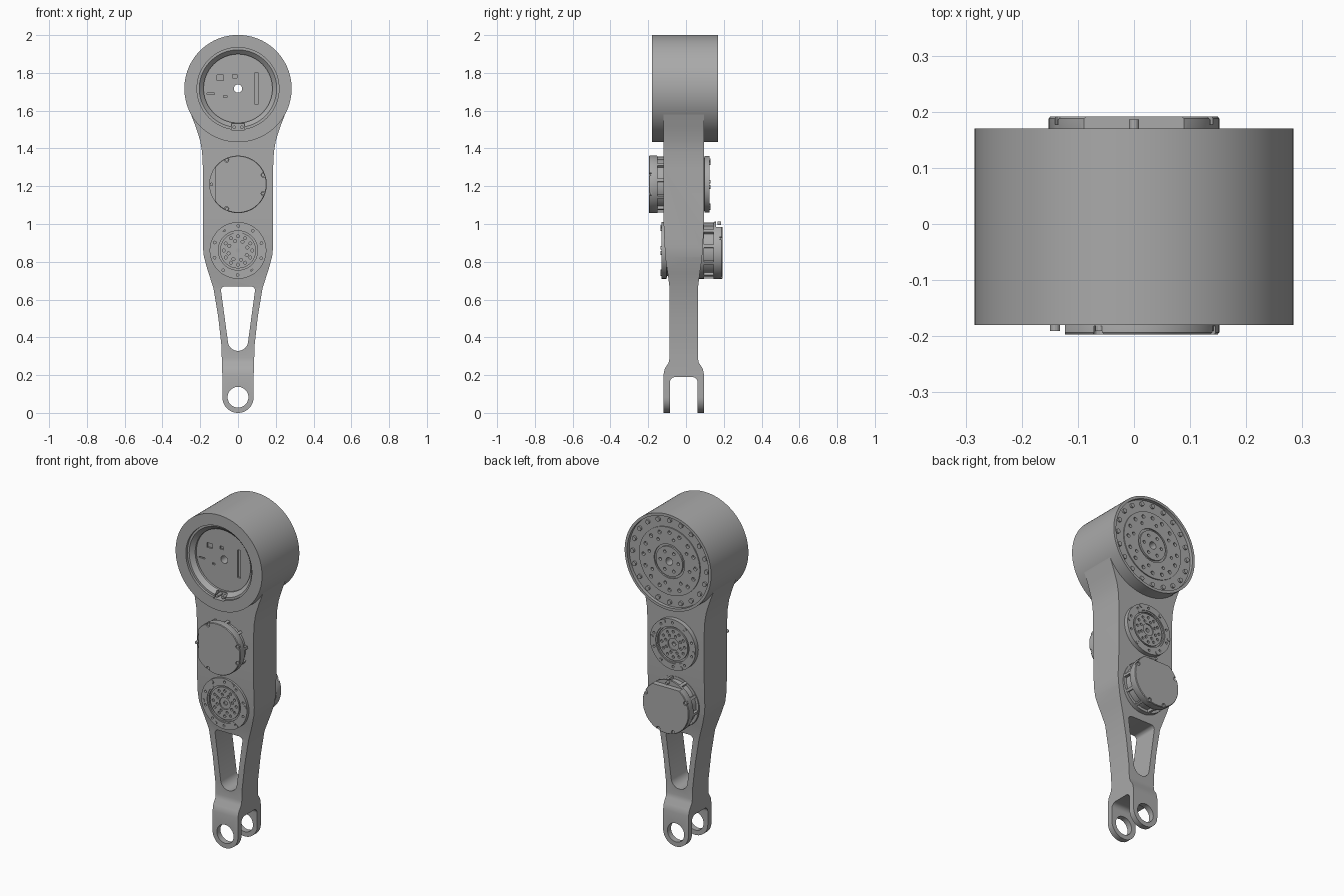
import bpy, bmesh, math
from mathutils import Vector, Matrix
from mathutils.geometry import convex_hull_2d

if "Cube" in bpy.data.objects:
    bpy.data.objects.remove(bpy.data.objects["Cube"])

grey = bpy.data.materials.new("machined grey")
grey.use_nodes = True
COLOUR = (0.40, 0.40, 0.40, 1)
grey.diffuse_color = COLOUR
grey.node_tree.nodes["Principled BSDF"].inputs["Base Color"].default_value = COLOUR


def make(name, bm):
    bmesh.ops.recalc_face_normals(bm, faces=bm.faces)
    mesh = bpy.data.meshes.new(name)
    bm.to_mesh(mesh)
    bm.free()
    mesh.materials.append(grey)
    ob = bpy.data.objects.new(name, mesh)
    bpy.context.collection.objects.link(ob)
    return ob


def prism(name, pts, axis, lo, hi):
    """Extrude a 2D outline: (x, z) along y, or (y, z) along x."""
    bm = bmesh.new()
    place = (lambda p, d: (p[0], d, p[1])) if axis == "y" else (lambda p, d: (d, p[0], p[1]))
    face = bm.faces.new([bm.verts.new(place(p, lo)) for p in pts])
    ext = bmesh.ops.extrude_face_region(bm, geom=[face])
    step = Vector(place((0, 0), hi - lo))
    bmesh.ops.translate(bm, vec=step, verts=[v for v in ext["geom"] if isinstance(v, bmesh.types.BMVert)])
    return make(name, bm)


def lathe(name, profile, z, seg=72):
    """Turn a closed (radius, y) loop around a y-directed axis at height z."""
    bm = bmesh.new()
    rings = []
    for i in range(seg):
        a = math.tau * i / seg
        rings.append([bm.verts.new((r * math.cos(a), y, z + r * math.sin(a))) for r, y in profile])
    n = len(profile)
    for i in range(seg):
        a, b = rings[i], rings[(i + 1) % seg]
        for j in range(n):
            bm.faces.new((a[j], b[j], b[(j + 1) % n], a[(j + 1) % n]))
    return make(name, bm)


def pegs(name, spots, depth, seg=12):
    """Small y-directed cylinders at (x, y, z, radius), used as screws and drills."""
    bm = bmesh.new()
    for x, y, z, r in spots:
        m = Matrix.Translation((x, y, z)) @ Matrix.Rotation(math.pi / 2, 4, "X")
        bmesh.ops.create_cone(bm, cap_ends=True, segments=seg, radius1=r, radius2=r, depth=depth, matrix=m)
    return make(name, bm)


def boxes(name, items):
    """Boxes given as (centre, size, turn around y)."""
    bm = bmesh.new()
    for c, s, turn in items:
        m = Matrix.Translation(c) @ Matrix.Rotation(turn, 4, "Y") @ Matrix.Diagonal((*s, 1))
        bmesh.ops.create_cube(bm, size=1, matrix=m)
    return make(name, bm)


def circle(radius, count, y, z, hole, start=0.0):
    return [(radius * math.cos(start + math.tau * i / count), y,
             z + radius * math.sin(start + math.tau * i / count), hole) for i in range(count)]


def arc(cx, cz, r, a0=0, a1=360, n=24):
    angles = [math.radians(a0 + (a1 - a0) * i / n) for i in range(n + 1)]
    return [(cx + r * math.cos(a), cz + r * math.sin(a)) for a in angles]


def hull(pts):
    return [pts[i] for i in convex_hull_2d([Vector(p) for p in pts])]


def boolean(ob, cutter, mode="DIFFERENCE"):
    mod = ob.modifiers.new("cut", "BOOLEAN")
    mod.operation, mod.object, mod.solver = mode, cutter, "EXACT"
    bpy.context.view_layer.objects.active = ob
    bpy.ops.object.modifier_apply(modifier=mod.name)
    bpy.data.objects.remove(cutter)


def smooth(ob):
    bpy.ops.object.select_all(action="DESELECT")
    ob.select_set(True)
    bpy.context.view_layer.objects.active = ob
    bpy.ops.object.shade_smooth_by_angle(angle=math.radians(28))


# Arm: front outline crossed with side profile, then window, fork and pin hole
side = [(0.083, 0.2), (0.088, 0.36), (0.105, 0.51), (0.13, 0.66), (0.165, 0.77), (0.181, 0.83),
        (0.186, 0.88), (0.186, 1.3), (0.19, 1.38), (0.2, 1.44), (0.222, 1.51), (0.26, 1.61)]
outline = arc(0, 0.083, 0.083, 180, 360) + side + [(-x, z) for x, z in reversed(side)]
arm = prism("arm", outline, "y", -0.3, 0.3)
half = [(0.108, -0.1), (0.108, 0.2), (0.1, 0.235), (0.08, 0.265), (0.075, 0.29), (0.075, 0.66),
        (0.085, 0.74), (0.097, 0.82), (0.105, 0.95), (0.108, 1.1), (0.108, 1.8)]
profile = [(y - 0.012, z) for y, z in half] + [(-y - 0.012, z) for y, z in reversed(half)]
boolean(arm, prism("side_profile", profile, "x", -0.5, 0.5), "INTERSECT")
window = hull(arc(0.068, 0.648, 0.022) + arc(-0.068, 0.648, 0.022) + arc(0, 0.382, 0.054))
boolean(arm, prism("window_cutter", window, "y", -0.4, 0.4))
fork = hull(arc(0.032, 0.16, 0.03) + arc(-0.056, 0.16, 0.03) + [(0.062, -0.2), (-0.086, -0.2)])
boolean(arm, prism("fork_cutter", fork, "x", -0.4, 0.4))
boolean(arm, pegs("pin_cutter", [(0, 0, 0.083, 0.055)], 1, 40))
smooth(arm)

# Barrel: hollow front cover seat, recessed output face behind, through bore
TOP = 1.717
barrel = lathe("barrel", [
    (0.022, -0.13), (0.182, -0.13), (0.182, -0.142), (0.205, -0.165), (0.217, -0.165), (0.217, -0.18),
    (0.284, -0.18), (0.284, 0.17), (0.268, 0.17), (0.268, 0.15), (0.2, 0.15), (0.2, 0.156),
    (0.1, 0.156), (0.1, 0.148), (0.088, 0.148), (0.088, 0.158), (0.022, 0.158)], TOP, 96)
back = 0.156
holes = circle(0.17, 16, back, TOP, 0.011) + circle(0.135, 8, back, TOP, 0.009, 0.2)
holes += circle(0.06, 6, back, TOP, 0.009)
boolean(barrel, pegs("face_drills", holes, 0.03))
boolean(barrel, boxes("cover_slots", [
    ((0.098, -0.13, 1.717), (0.02, 0.02, 0.165), 0),
    ((-0.095, -0.13, 1.775), (0.034, 0.02, 0.028), 0),
    ((-0.016, -0.13, 1.783), (0.024, 0.02, 0.018), 0),
    ((-0.068, -0.13, 1.674), (0.018, 0.02, 0.01), 0),
    ((-0.145, -0.13, 1.69), (0.04, 0.02, 0.007), 0),
    ((0, -0.17, 1.515), (0.07, 0.08, 0.035), 0)]))
smooth(barrel)
smooth(pegs("output_screws", circle(0.243, 20, 0.153, TOP, 0.013), 0.016))
smooth(pegs("connector_pins", [(x, -0.15, 1.512, 0.009) for x in (-0.02, 0.02)], 0.04))


# Two identical drive units facing opposite ways
def drive(name, z, base, s, chord):
    Y = lambda t: base + s * t
    body = lathe(name + "_drive_body", [(r, Y(t)) for r, t in [
        (0.012, 0.012), (0.035, 0.012), (0.035, 0.005), (0.095, 0.005), (0.095, 0.014), (0.104, 0.014),
        (0.104, 0.004), (0.112, 0.004), (0.112, 0.0), (0.15, 0.0), (0.15, 0.026), (0.135, 0.03),
        (0.135, 0.2), (0.15, 0.2), (0.15, 0.226), (0.134, 0.226), (0.134, 0.28), (0.012, 0.28)]], z)
    drills = circle(0.075, 12, Y(0), z, 0.008) + circle(0.052, 8, Y(0), z, 0.008, 0.3)
    drills += circle(0.13, 10, Y(0), z, 0.007, 0.3)
    boolean(body, pegs(name + "_drills", drills, 0.03))
    smooth(body)
    smooth(pegs(name + "_flange_screws", circle(0.138, 6, Y(0), z, 0.01, 0.1), 0.008))

    # Rear cap with a flat on one side and screw notches around its rim
    cap = lathe(name + "_drive_cap", [(r, Y(t)) for r, t in [
        (0.001, 0.275), (0.15, 0.275), (0.152, 0.28), (0.152, 0.318), (0.149, 0.322), (0.001, 0.322)]], z)
    turn = math.radians(chord)
    out = Vector((math.cos(turn), 0, math.sin(turn)))
    boolean(cap, boxes(name + "_flat", [(out * 0.223 + Vector((0, Y(0.34), z)), (0.2, 0.1, 0.5), -turn)]))
    rim = []
    for a in (20, -20, 115, -115, 180):
        a = math.radians(a) + turn + math.pi
        rim.append((0.143 * math.cos(a), Y(0.322), z + 0.143 * math.sin(a), 0.012))
    boolean(cap, pegs(name + "_notches", rim, 0.03))
    smooth(cap)
    smooth(pegs(name + "_cap_screws", [(x * 0.985, Y(0.306), h, 0.009) for x, _, h, _ in rim], 0.02))

    # Ribs between the collar and the cap
    ribs = []
    for i in range(10):
        a = math.tau * i / 10 + 0.15
        ribs.append(((0.138 * math.cos(a), Y(0.25), z + 0.138 * math.sin(a)), (0.022, 0.07, 0.016), -a))
    boxes(name + "_drive_ribs", ribs)


drive("upper", 1.21, 0.125, -1, 180)
drive("lower", 0.86, -0.13, 1, 90)
